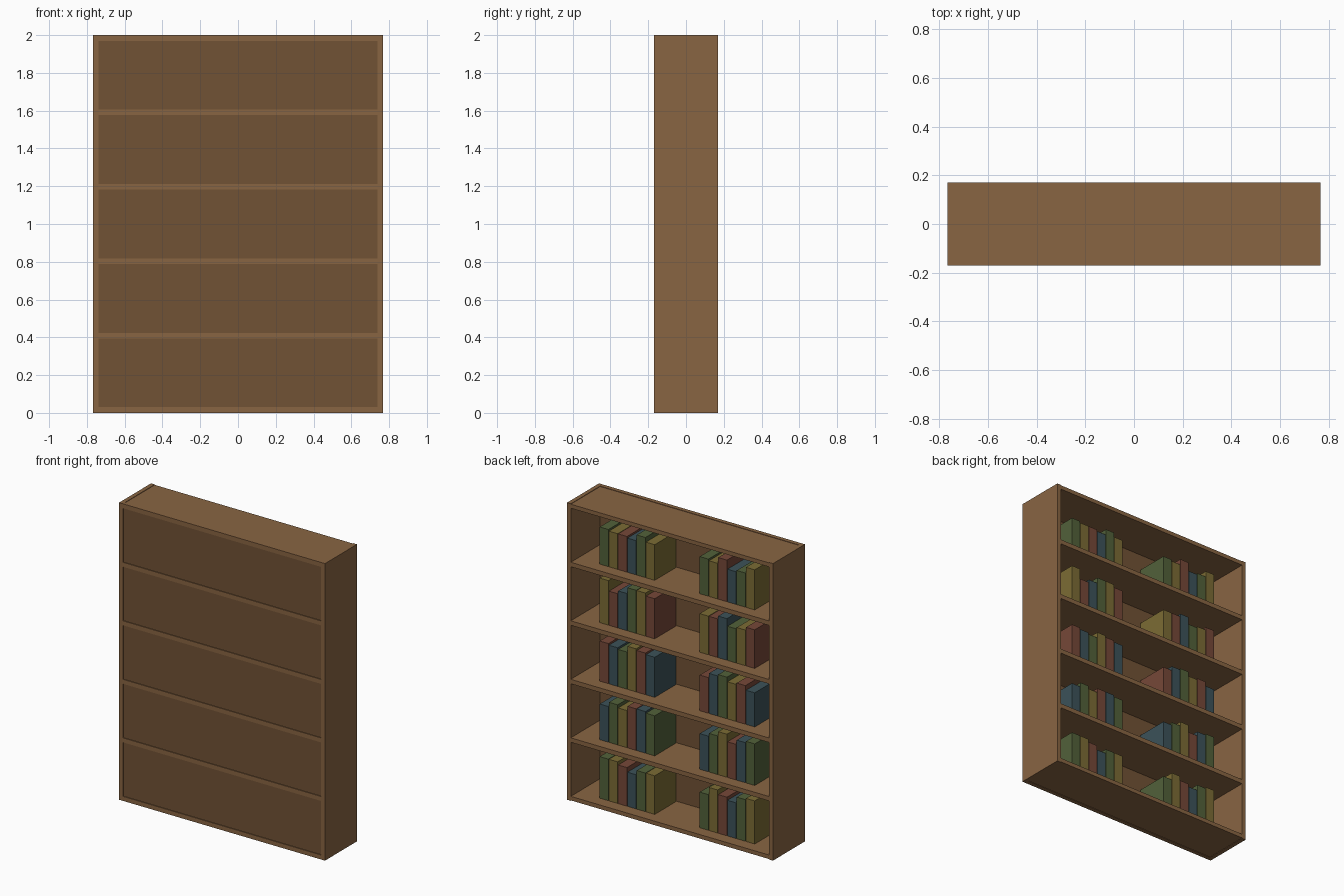
import bpy

if "Cube" in bpy.data.objects:
    bpy.data.objects.remove(bpy.data.objects["Cube"])

W, D, H = 0.767, 0.17, 2.0      # half width, half depth, height
T = 0.028                       # board thickness
STEP = (H - 0.03) / 5           # shelf spacing
INNER_Y = -D + T                # inner face of the back panel


def material(name, rgb):
    m = bpy.data.materials.new(name)
    m.diffuse_color = (*rgb, 1)
    m.use_nodes = True
    m.node_tree.nodes["Principled BSDF"].inputs["Base Color"].default_value = m.diffuse_color
    return m


WOOD = material("wood", (0.25, 0.13, 0.055))
DARK = material("dark_wood", (0.165, 0.085, 0.035))
BOOKS = [material("green_cover", (0.085, 0.12, 0.042)),
         material("yellow_cover", (0.20, 0.15, 0.035)),
         material("red_cover", (0.18, 0.065, 0.04)),
         material("blue_cover", (0.045, 0.085, 0.10))]


def box(name, lo, hi, mat):
    mid = [(a + b) / 2 for a, b in zip(lo, hi)]
    bpy.ops.mesh.primitive_cube_add(size=1, location=mid)
    ob = bpy.context.object
    ob.name = name
    ob.scale = [b - a for a, b in zip(lo, hi)]
    bpy.ops.object.transform_apply(location=False, rotation=False, scale=True)
    ob.data.materials.append(mat)
    return ob


# Side panels
for s, side in ((-1, "left"), (1, "right")):
    x0, x1 = sorted((s * W, s * (W - T)))
    box(f"{side}_side_panel", (x0, -D, 0), (x1, D, H), WOOD)

# Closed panel, slightly recessed behind its rails
IN = W - T
box("back_panel", (-IN, -D + 0.005, 0.01), (IN, INNER_Y, H - 0.01), DARK)

# Shelves with matching rails; the outer boards sit just below the rim
for i in range(6):
    z = i * STEP
    z0 = z + (0.003 if i == 0 else 0)
    z1 = z + 0.03 - (0.003 if i == 5 else 0)
    box(f"shelf_{i}", (-IN, INNER_Y, z0), (IN, D, z1), WOOD)
    box(f"rail_{i}", (-IN, -D, z), (IN, INNER_Y, z + 0.03), WOOD)

# Book heights in centimetres, top shelf first: one row per group
HEIGHTS = [
    ((25, 24, 24, 23, 27, 24), (25, 24, 28, 22, 23, 27)),
    ((30, 23, 25, 29, 29, 27), (26, 26, 28, 23, 24, 26)),
    ((27, 26, 25, 29, 28, 27), (24, 27, 28, 25, 26, 23)),
    ((24, 27, 25, 28, 28, 27), (24, 26, 29, 24, 27, 28)),
    ((28, 28, 26, 23, 26, 26), (24, 29, 26, 24, 28, 29)),
]
PITCH = 0.069

# Two groups of six books on every shelf, colours cycling
for row, groups in enumerate(HEIGHTS):
    base = (4 - row) * STEP + 0.03
    for g, heights in enumerate(groups):
        start = (0.58, -0.165)[g]
        for k, h in enumerate(heights):
            x = start - k * PITCH
            box(f"book_{row}_{g}_{k}", (x - PITCH + 0.004, -0.135, base),
                (x, 0.09, base + h / 100), BOOKS[(row + k) % 4])
